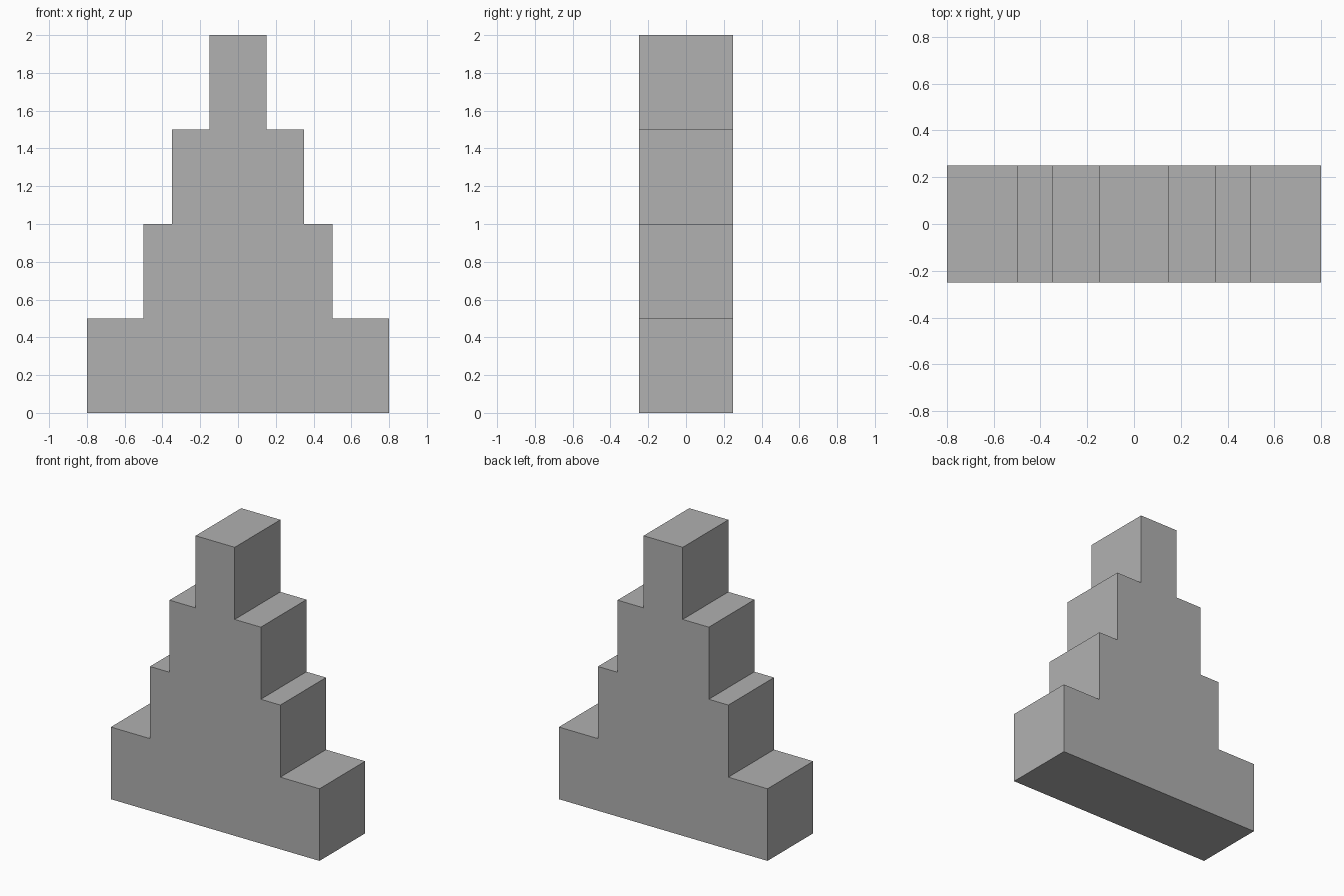
import bpy
import bmesh

if "Cube" in bpy.data.objects:
    bpy.data.objects.remove(bpy.data.objects["Cube"], do_unlink=True)

# Plain grey material
grey = bpy.data.materials.new("plain grey")
grey.use_nodes = True
colour = (0.44, 0.44, 0.44, 1)
grey.diffuse_color = colour
grey.node_tree.nodes["Principled BSDF"].inputs["Base Color"].default_value = colour

# Half widths of the steps, from the ground up
HALF_WIDTHS = (0.8, 0.5, 0.35, 0.15)
STEP_HEIGHT = 0.5
DEPTH = 0.5

# Stepped outline: up the +x side, then mirrored down the -x side
right_side = []
for i, w in enumerate(HALF_WIDTHS):
    right_side += [(w, i * STEP_HEIGHT), (w, (i + 1) * STEP_HEIGHT)]
outline = right_side + [(-x, z) for x, z in reversed(right_side)]

# Extrude the outline from front to back into one solid
bm = bmesh.new()
front = bm.faces.new([bm.verts.new((x, -DEPTH / 2, z)) for x, z in outline])
back = bmesh.ops.extrude_face_region(bm, geom=[front], use_keep_orig=True)
moved = [v for v in back["geom"] if isinstance(v, bmesh.types.BMVert)]
bmesh.ops.translate(bm, vec=(0, DEPTH, 0), verts=moved)
bmesh.ops.recalc_face_normals(bm, faces=bm.faces)

mesh = bpy.data.meshes.new("stepped_block")
bm.to_mesh(mesh)
bm.free()
mesh.materials.append(grey)
block = bpy.data.objects.new("stepped_block", mesh)
bpy.context.collection.objects.link(block)
